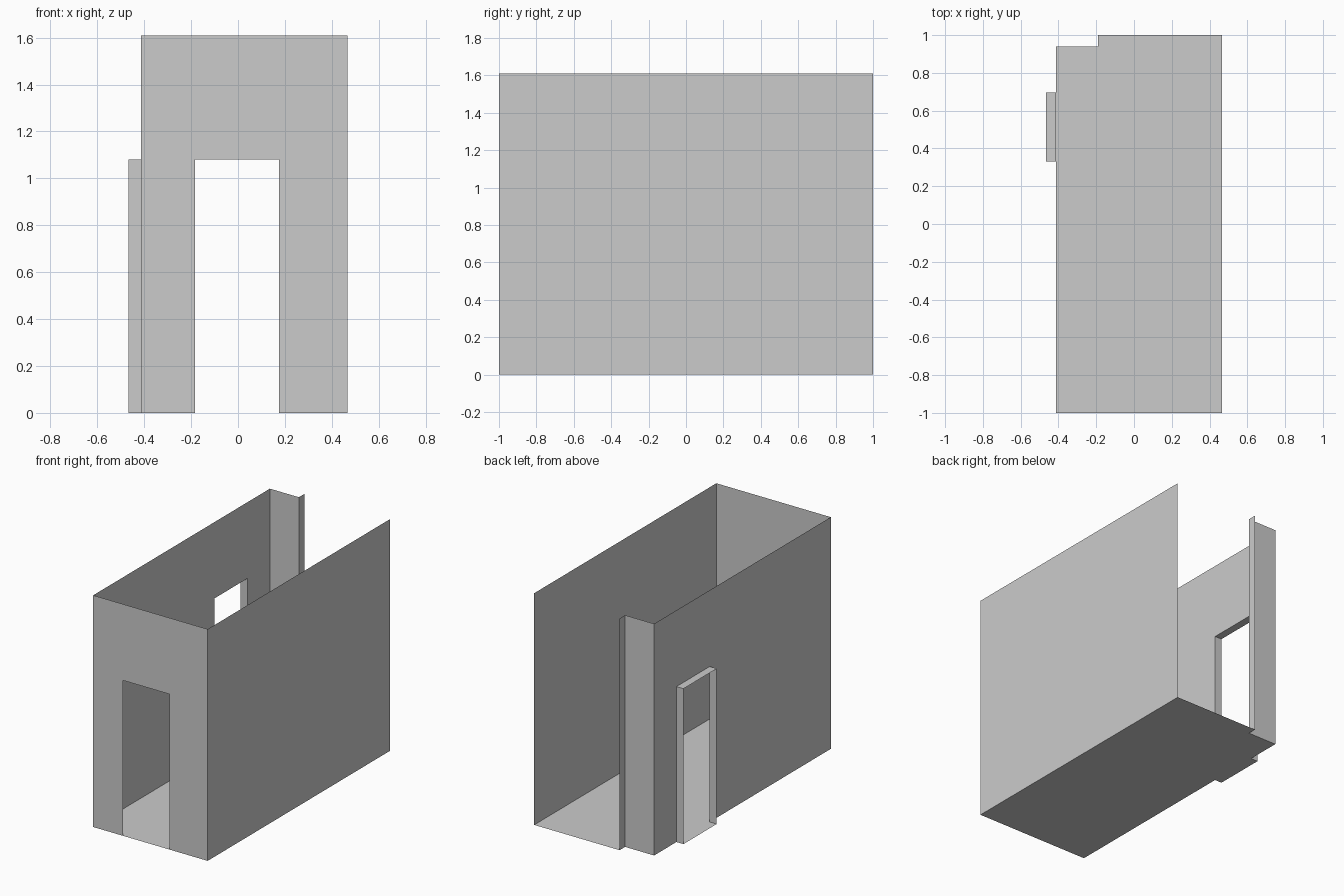
import bpy

if "Cube" in bpy.data.objects:
    bpy.data.objects.remove(bpy.data.objects["Cube"])

# Key room dimensions
LEFT, RIGHT = -0.413, 0.467
FRONT, BACK = -1.0, 1.0
HEIGHT, DOOR_H = 1.61, 1.08
REVEAL_X = -0.467            # outer edge of the side doorway
SIDE_Y0, SIDE_Y1 = 0.33, 0.695
DOOR_X0, DOOR_X1 = -0.183, 0.175
STUB_X, STUB_Y = -0.19, 0.94  # short return wall at the open back

plaster = bpy.data.materials.new("plain grey")
plaster.diffuse_color = (0.6, 0.6, 0.6, 1)
plaster.use_nodes = True
plaster.node_tree.nodes["Principled BSDF"].inputs["Base Color"].default_value = plaster.diffuse_color


def sheet(name, outline):
    """Single flat panel from its outline."""
    mesh = bpy.data.meshes.new(name)
    mesh.from_pydata(outline, [], [range(len(outline))])
    mesh.materials.append(plaster)
    obj = bpy.data.objects.new(name, mesh)
    bpy.context.collection.objects.link(obj)
    return obj


def wall(name, a, b, z0=0.0, z1=HEIGHT):
    """Upright panel between two plan points."""
    return sheet(name, [(*a, z0), (*b, z0), (*b, z1), (*a, z1)])


def wall_with_door(name, a, d0, d1, b):
    """Upright panel from a to b with a doorway between d0 and d1."""
    sheet(name, [(*a, 0), (*d0, 0), (*d0, DOOR_H), (*d1, DOOR_H),
                 (*d1, 0), (*b, 0), (*b, HEIGHT), (*a, HEIGHT)])


# Floor, following the back notch and the side doorway
floor_plan = [(LEFT, FRONT), (RIGHT, FRONT), (RIGHT, BACK), (STUB_X, BACK),
              (STUB_X, STUB_Y), (LEFT, STUB_Y), (LEFT, SIDE_Y1),
              (REVEAL_X, SIDE_Y1), (REVEAL_X, SIDE_Y0), (LEFT, SIDE_Y0)]
sheet("floor", [(x, y, 0) for x, y in floor_plan])

# Main walls, facing into the room
wall_with_door("front_wall", (RIGHT, FRONT), (DOOR_X1, FRONT),
               (DOOR_X0, FRONT), (LEFT, FRONT))
wall_with_door("left_wall", (LEFT, FRONT), (LEFT, SIDE_Y0),
               (LEFT, SIDE_Y1), (LEFT, STUB_Y))
wall("right_wall", (RIGHT, BACK), (RIGHT, FRONT))

# Short back wall and the edge of the wide back opening
wall("back_stub_wall", (LEFT, STUB_Y), (STUB_X, STUB_Y))
wall("back_opening_jamb", (STUB_X, STUB_Y), (STUB_X, BACK))

# Side doorway lining: two jambs and the top
wall("doorway_front_jamb", (LEFT, SIDE_Y0), (REVEAL_X, SIDE_Y0), z1=DOOR_H)
wall("doorway_back_jamb", (REVEAL_X, SIDE_Y1), (LEFT, SIDE_Y1), z1=DOOR_H)
sheet("doorway_lintel", [(LEFT, SIDE_Y0, DOOR_H), (REVEAL_X, SIDE_Y0, DOOR_H),
                         (REVEAL_X, SIDE_Y1, DOOR_H), (LEFT, SIDE_Y1, DOOR_H)])
